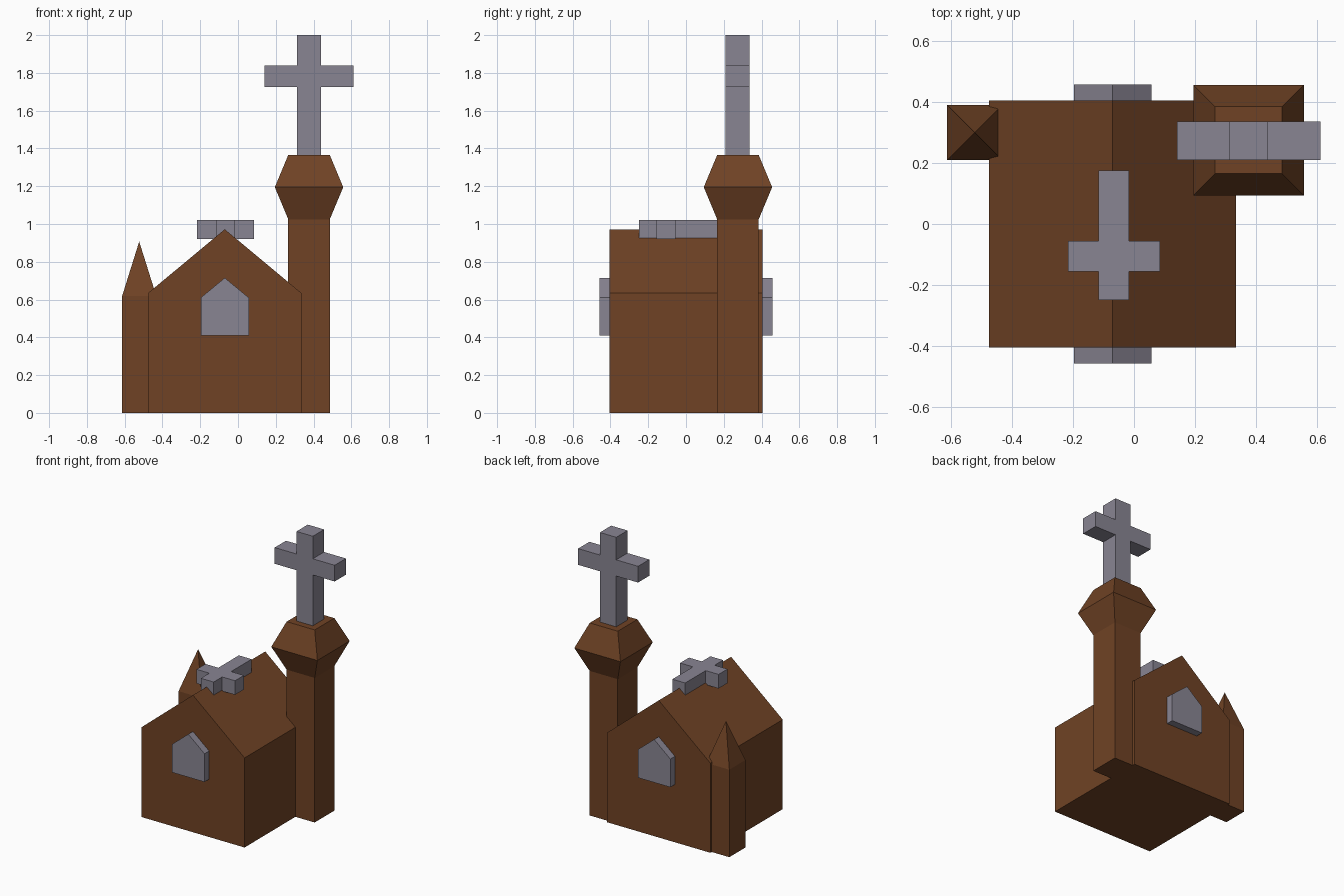
import bpy, bmesh

if "Cube" in bpy.data.objects:
    bpy.data.objects.remove(bpy.data.objects["Cube"])


def material(name, rgb):
    m = bpy.data.materials.new(name)
    m.diffuse_color = (*rgb, 1)
    m.use_nodes = True
    m.node_tree.nodes["Principled BSDF"].inputs["Base Color"].default_value = m.diffuse_color
    return m


BROWN = material("brown", (0.16, 0.055, 0.018))
STONE = material("stone", (0.25, 0.235, 0.29))


def finish(name, bm, mat):
    bmesh.ops.recalc_face_normals(bm, faces=bm.faces)
    mesh = bpy.data.meshes.new(name)
    bm.to_mesh(mesh)
    bm.free()
    mesh.materials.append(mat)
    obj = bpy.data.objects.new(name, mesh)
    bpy.context.collection.objects.link(obj)
    return obj


def extrude_profile(name, pts, direction, mat):
    """Prism: closed outline of 3D points pushed along a direction."""
    bm = bmesh.new()
    face = bm.faces.new([bm.verts.new(p) for p in pts])
    ext = bmesh.ops.extrude_face_region(bm, geom=[face])["geom"]
    verts = [v for v in ext if isinstance(v, bmesh.types.BMVert)]
    bmesh.ops.translate(bm, verts=verts, vec=direction)
    return finish(name, bm, mat)


def gable(name, cx, half, z0, eave, peak, y0, y1, mat):
    """House-shaped outline extruded from y0 to y1."""
    outline = [(cx - half, z0), (cx + half, z0), (cx + half, eave),
               (cx, peak), (cx - half, eave)]
    return extrude_profile(name, [(x, y0, z) for x, z in outline],
                           (0, y1 - y0, 0), mat)


def square_tower(name, cx, cy, levels, mat):
    """Stack of square rings (half width, z); half width 0 is a point."""
    bm = bmesh.new()
    rings = []
    for h, z in levels:
        corners = [(-h, -h), (h, -h), (h, h), (-h, h)] if h else [(0, 0)]
        rings.append([bm.verts.new((cx + x, cy + y, z)) for x, y in corners])
    bm.faces.new(rings[0])
    for a, b in zip(rings, rings[1:]):
        for i in range(4):
            j = (i + 1) % 4
            top = [b[j], b[i]] if len(b) == 4 else [b[0]]
            bm.faces.new([a[i], a[j]] + top)
    if len(rings[-1]) == 4:
        bm.faces.new(rings[-1])
    return finish(name, bm, mat)


def cross_outline(x, half, arm, lo, hi, arm_lo, arm_hi):
    """Twelve-point cross outline, long bar along the second axis."""
    right = [(half, lo), (half, arm_lo), (arm, arm_lo),
             (arm, arm_hi), (half, arm_hi), (half, hi)]
    left = [(-u, v) for u, v in reversed(right)]
    return [(x + u, v) for u, v in right + left]


# Nave with pitched roof
gable("nave", -0.07, 0.405, 0, 0.635, 0.972, -0.405, 0.405, BROWN)

# Windows standing out of both gable ends
for label, y0, y1 in (("front", -0.457, -0.38), ("back", 0.38, 0.457)):
    gable(label + "_window", -0.07, 0.127, 0.41, 0.61, 0.715, y0, y1, STONE)

# Bell tower with flared head
square_tower("bell_tower", 0.376, 0.275,
             [(0.11, 0), (0.11, 1.025), (0.181, 1.195), (0.11, 1.365)], BROWN)

# Small spired turret
square_tower("turret", -0.523, 0.3, [(0.09, 0), (0.09, 0.62), (0, 0.907)], BROWN)

# Upright cross on the bell tower
pts = cross_outline(0.376, 0.064, 0.235, 1.34, 2.0, 1.725, 1.84)
extrude_profile("tower_cross", [(x, 0.21, z) for x, z in pts], (0, 0.126, 0), STONE)

# Cross lying along the roof ridge
pts = cross_outline(-0.066, 0.05, 0.151, -0.25, 0.175, -0.155, -0.055)
extrude_profile("roof_cross", [(x, y, 0.92) for x, y in pts], (0, 0, 0.1), STONE)
